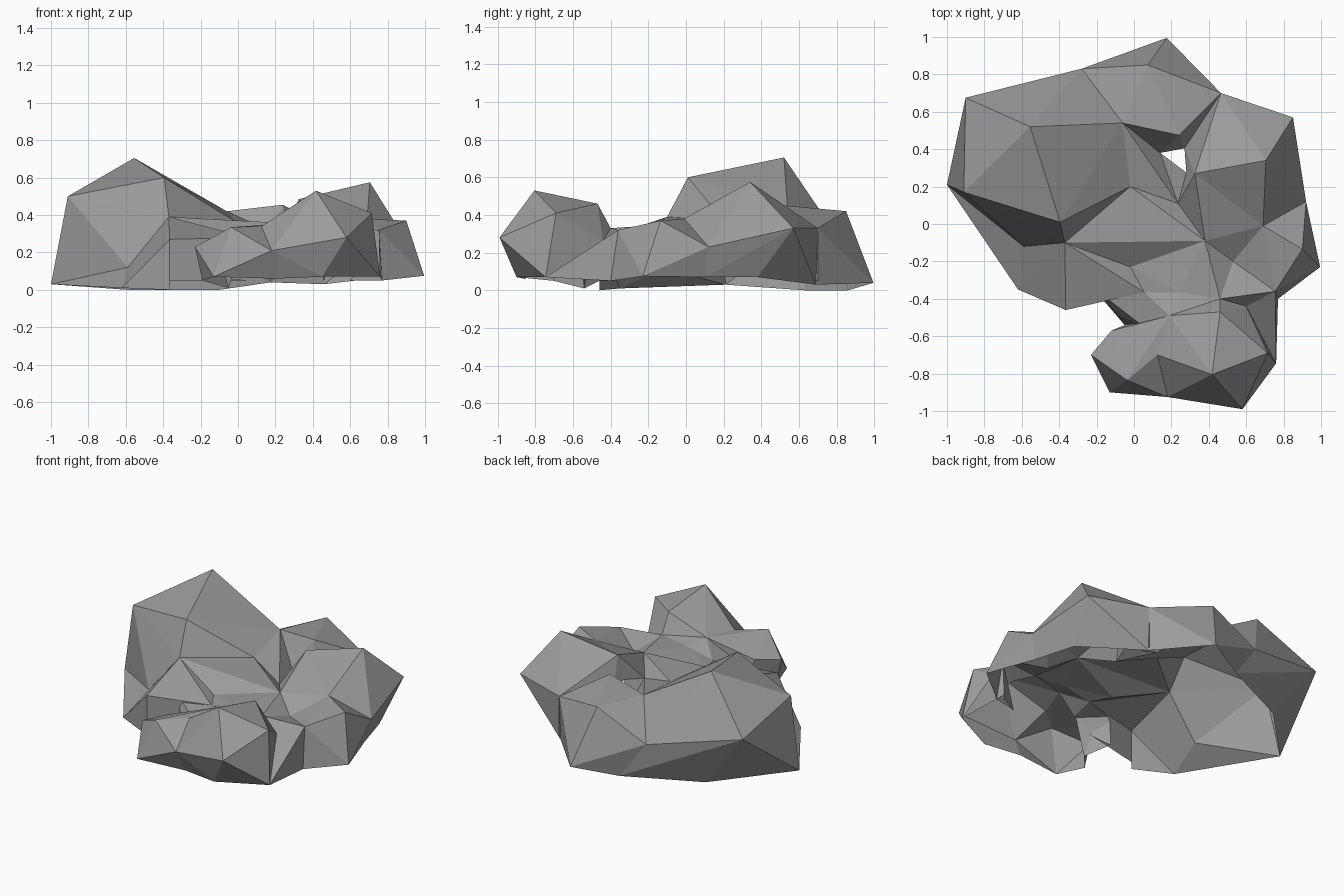
import bpy
import bmesh
from mathutils import Vector

default_cube = bpy.data.objects.get("Cube")
if default_cube:
    bpy.data.objects.remove(default_cube, do_unlink=True)

# One plain stone colour
stone_grey = bpy.data.materials.new("stone_grey")
stone_grey.use_nodes = True
colour = (.33, .33, .33, 1)
stone_grey.diffuse_color = colour
shader = next(n for n in stone_grey.node_tree.nodes if n.type == "BSDF_PRINCIPLED")
shader.inputs["Base Color"].default_value = colour
shader.inputs["Roughness"].default_value = .9

scene_collection = bpy.context.scene.collection
lumps = bpy.data.collections.new("rock_lumps")
scene_collection.children.link(lumps)


def foot(corner):
    """The spot on the ground under a corner."""
    return (corner[0], corner[1], .05)


def rock(name, *corners, home=lumps):
    """A chiselled, flat-faced stone: the convex hull of its corners."""
    bm = bmesh.new()
    for corner in corners:
        bm.verts.new(corner)
    bmesh.ops.convex_hull(bm, input=bm.verts[:])
    inside = [v for v in bm.verts if not v.link_faces]
    bmesh.ops.delete(bm, geom=inside, context="VERTS")
    bmesh.ops.recalc_face_normals(bm, faces=bm.faces[:])
    mesh = bpy.data.meshes.new(name)
    bm.to_mesh(mesh)
    bm.free()
    mesh.materials.append(stone_grey)
    stone = bpy.data.objects.new(name, mesh)
    home.objects.link(stone)
    return stone


def pillar_rock(name, *corners):
    """A stone whose sides drop straight to the ground."""
    return rock(name, *corners, *map(foot, corners))


# Corners shared by neighbouring stones
west_tip = (-1, .21, .03)
west_notch = (-.59, -.12, .12)
west_ledge = (-.37, -.1, .39)
west_corner = (-.62, -.35, .01)
step_corner = (-.365, -.46, .27)
step_east = (-.2, -.355, .27)
ridge_west = (-.28, .83, .25)
ridge_inner = (-.06, .54, .42)
ridge_east = (.465, .7, .33)
ridge_east_foot = (.46, .69, .03)
ridge_foot = (-.1, .86, 0)
ridge_nose = (.24, .475, .455)
hole_north = (.14, .38, .27)
hole_corner = (.27, .405, .22)
hole_east = (.28, .275, .33)
bank_south = (.235, .11, .29)
saddle_west = (-.02, .2, .37)
saddle_south = (-.02, -.23, .28)
saddle_east = (.38, -.09, .35)
valley = (.53, -.2, .27)
brow = (.325, .27, .485)
shoulder_east = (.69, -.01, .38)
elbow_east = (.92, .12, .23)
elbow_foot = (.88, .1, .07)
notch_east = (.755, -.36, .32)
notch_inner = (.6, -.44, .26)
notch_foot = (.77, -.4, .05)
neck_west = (.055, -.365, .28)
neck_middle = (.245, -.365, .32)
neck_east = (.46, -.4, .33)
toe_ridge = (.125, -.7, .34)
toe_back = (.19, -.49, .35)
toe_front = (.18, -.925, .21)
toe_inner = (.04, -.54, .25)
toe_foot = (-.05, -.54, .01)
front_foot = (.2, -.85, .06)
front_corner = (.76, -.745, .07)

# Tall boulder and the step at its foot
main_rock = rock("rock_cluster", west_tip, west_notch, west_ledge, ridge_west,
                 ridge_inner, ridge_foot, saddle_west, foot(ridge_inner),
                 foot(saddle_west), foot(west_ledge),
                 (-.555, .52, .705), (-.9, .675, .39), (-.91, .17, .5),
                 (-.395, .01, .6), (-.59, .63, 0), home=scene_collection)
rock("west_wedge", west_tip, west_notch, west_corner, foot(west_ledge))
rock("west_step", west_notch, west_corner, west_ledge, step_corner,
     (-.365, -.46, 0), foot(west_ledge))
pillar_rock("plateau", west_ledge, step_corner, step_east, saddle_south, neck_west)

# Ridge closing the back
rock("back_ridge", ridge_west, ridge_inner, ridge_east, ridge_foot, ridge_nose,
     ridge_east_foot, foot(ridge_inner), hole_north, foot(hole_north),
     (.075, .85, .42), (.175, .995, .04))
pillar_rock("ridge_hollow", ridge_east, ridge_nose, hole_north, hole_corner)
pillar_rock("ridge_pass", ridge_east, hole_corner, hole_east, brow)
pillar_rock("inner_bank", ridge_inner, saddle_west, bank_south, hole_north)
pillar_rock("inner_ledge", hole_north, bank_south, hole_east)

# Right-hand stones
rock("east_boulder", ridge_east, ridge_east_foot, shoulder_east, elbow_east,
     elbow_foot, brow, foot(brow), foot(shoulder_east),
     (.705, .34, .575), (.85, .57, .33), (.8, .38, .07))
pillar_rock("inner_strip", bank_south, hole_east, brow, saddle_east)
pillar_rock("east_saddle", saddle_east, shoulder_east, brow, valley)
rock("side_rock", shoulder_east, elbow_east, elbow_foot, notch_east, notch_foot,
     valley, foot(valley), foot(shoulder_east),
     (.9, -.135, .37), (.995, -.23, .075))

# Bridge across the middle
pillar_rock("middle_bridge", west_ledge, saddle_west, saddle_south, saddle_east,
            bank_south)
pillar_rock("neck", saddle_south, saddle_east, neck_west, neck_middle)
pillar_rock("neck_side", saddle_east, neck_middle, neck_east, valley)
pillar_rock("neck_flank", neck_east, notch_east, valley, notch_inner)
pillar_rock("neck_bank", neck_west, neck_middle, neck_east, toe_back)

# Front stones
rock("front_boulder", toe_ridge, toe_back, toe_front, front_foot, front_corner,
     notch_inner, neck_east, foot(neck_east), foot(toe_back), foot(notch_inner),
     (.417, -.805, .53), (.46, -.47, .46), (.58, -.99, .28),
     (.715, -.69, .41), (.45, -.9, .07))
rock("notch_fill", front_corner, notch_inner, notch_east, notch_foot,
     foot(notch_inner))
rock("front_toe", toe_ridge, toe_back, toe_front, toe_inner, toe_foot, front_foot,
     foot(toe_back),
     (-.13, -.9, .07), (-.23, -.7, .23), (-.037, -.835, .335),
     (-.12, -.57, .25), (-.19, -.7, .05))
rock("toe_wedge", neck_west, toe_back, toe_inner, toe_foot,
     foot(neck_west), foot(toe_back))
rock("toe_shelf", step_east, neck_west, toe_inner, toe_foot, foot(neck_west),
     (-.17, -.4, .08), (-.085, -.49, .18))

# Fuse the stones into one skin
fuse = main_rock.modifiers.new("fuse", "BOOLEAN")
fuse.operation = "UNION"
fuse.solver = "EXACT"
fuse.operand_type = "COLLECTION"
fuse.collection = lumps
graph = bpy.context.evaluated_depsgraph_get()
skin = bpy.data.meshes.new_from_object(main_rock.evaluated_get(graph))
main_rock.modifiers.clear()
main_rock.data = skin
for lump in list(lumps.objects):
    bpy.data.objects.remove(lump, do_unlink=True)
bpy.data.collections.remove(lumps)

# Open the underside and the walls of the small hole
hole_centre = Vector((.23, .35))


def is_open(face):
    low = all(v.co.z < .1 for v in face.verts)
    near_hole = (face.calc_center_median().xy - hole_centre).length < .1
    return low or (near_hole and abs(face.normal.z) < .05)


bm = bmesh.new()
bm.from_mesh(skin)
bmesh.ops.delete(bm, geom=[f for f in bm.faces if is_open(f)], context="FACES")
bm.to_mesh(skin)
bm.free()
